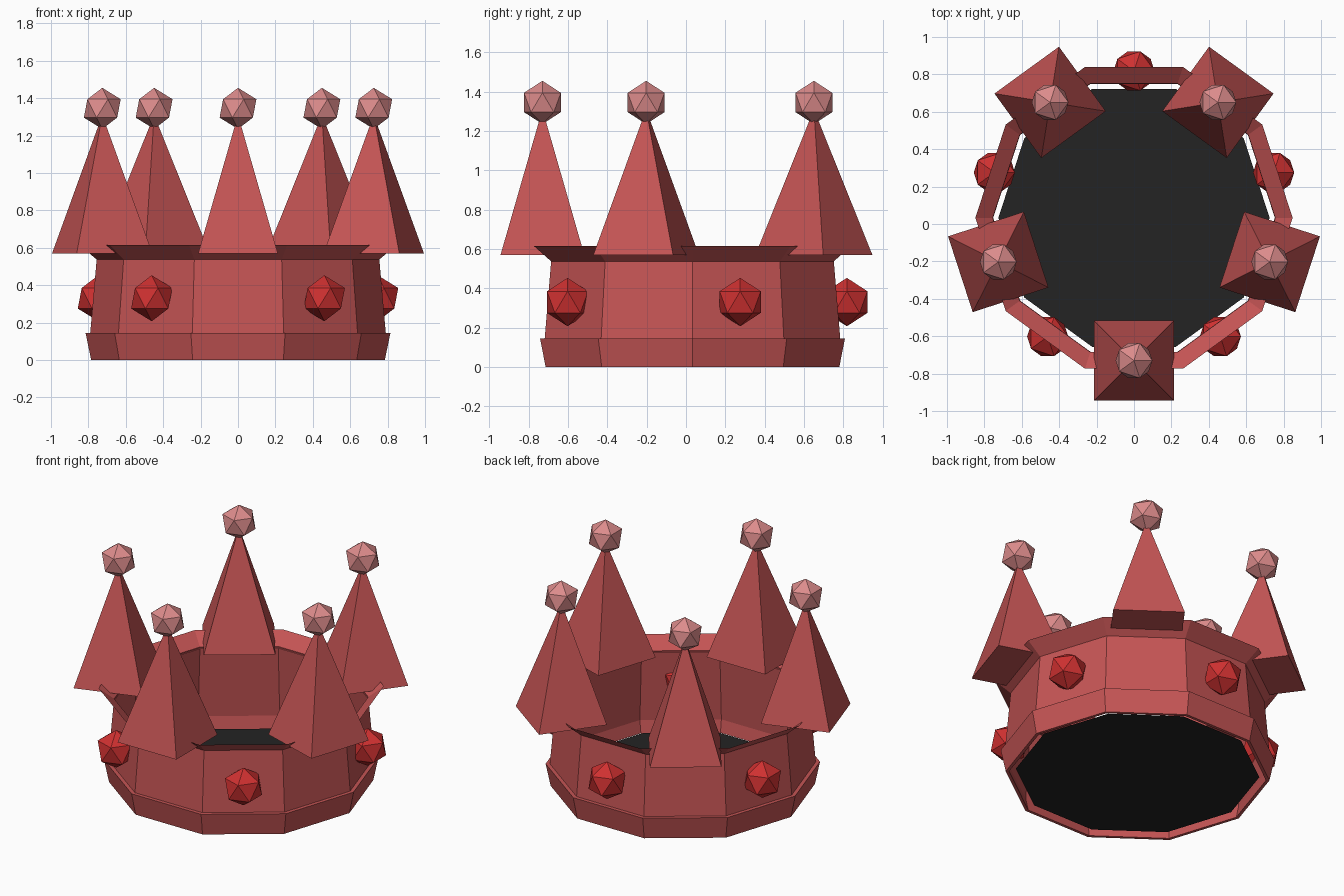
import bpy, bmesh
from math import sin, cos, pi, radians
from mathutils import Matrix

cube = bpy.data.objects.get("Cube")
if cube:
    bpy.data.objects.remove(cube, do_unlink=True)

CY = 0.033      # centre of the ring along y
SIDES = 10


def material(name, rgb):
    m = bpy.data.materials.new(name)
    m.use_nodes = True
    col = (*rgb, 1.0)
    m.diffuse_color = col
    m.node_tree.nodes["Principled BSDF"].inputs["Base Color"].default_value = col
    return m


RED = material("soft red", (0.56, 0.09, 0.09))
PINK = material("pale pink", (0.72, 0.26, 0.26))
GEM = material("bright red", (0.62, 0.03, 0.03))
BLACK = material("near black", (0.017, 0.017, 0.017))


def finish(bm, name, mat):
    mesh = bpy.data.meshes.new(name)
    bm.to_mesh(mesh)
    bm.free()
    mesh.materials.append(mat)
    ob = bpy.data.objects.new(name, mesh)
    bpy.context.collection.objects.link(ob)
    return ob


def loop(bm, r, z):
    """Ten-sided loop with a flat side facing the front."""
    angles = [2 * pi * i / SIDES for i in range(SIDES)]
    return [bm.verts.new((r * cos(a), CY + r * sin(a), z)) for a in angles]


def polar(radius, degrees, z):
    a = radians(degrees)
    return Matrix.Translation((radius * cos(a), CY + radius * sin(a), z)) @ Matrix.Rotation(a, 4, "Z")


# Ring: base lip, leaning band and flared rim, swept as one closed profile
profile = [(0.785, 0), (0.815, 0.145), (0.79, 0.145), (0.755, 0.545), (0.848, 0.615),
           (0.753, 0.535), (0.783, 0.08), (0.765, 0)]
bm = bmesh.new()
loops = [loop(bm, r, z) for r, z in profile]
for k, low in enumerate(loops):
    high = loops[(k + 1) % len(loops)]
    for i in range(SIDES):
        j = (i + 1) % SIDES
        bm.faces.new((low[i], low[j], high[j], high[i]))
finish(bm, "crown_ring", RED)

# Dark floor
bm = bmesh.new()
bm.faces.new(loop(bm, 0.725, 0.02))
finish(bm, "floor", BLACK)

# Spikes with tip balls, and gems on the faces between them
for n in range(5):
    spike_angle = -90 + 72 * n
    bm = bmesh.new()
    bmesh.ops.create_cone(bm, cap_ends=True, segments=4, radius1=0.213 * 2 ** 0.5, radius2=0,
                          depth=0.74, matrix=Matrix.Rotation(pi / 4, 4, "Z"))
    bmesh.ops.transform(bm, matrix=polar(0.763, spike_angle, 0.57 + 0.37), verts=bm.verts)
    finish(bm, f"spike_{n + 1}", RED)

    for name, radius, angle, z, size, mat in (
            ("tip_ball", 0.763, spike_angle, 1.345, 0.11, PINK),
            ("gem", 0.785, spike_angle + 36, 0.33, 0.123, GEM)):
        bm = bmesh.new()
        bmesh.ops.create_icosphere(bm, subdivisions=1, radius=size)
        place = Matrix.Translation(polar(radius, angle, z).translation)
        bmesh.ops.transform(bm, matrix=place, verts=bm.verts)
        finish(bm, f"{name}_{n + 1}", mat)
